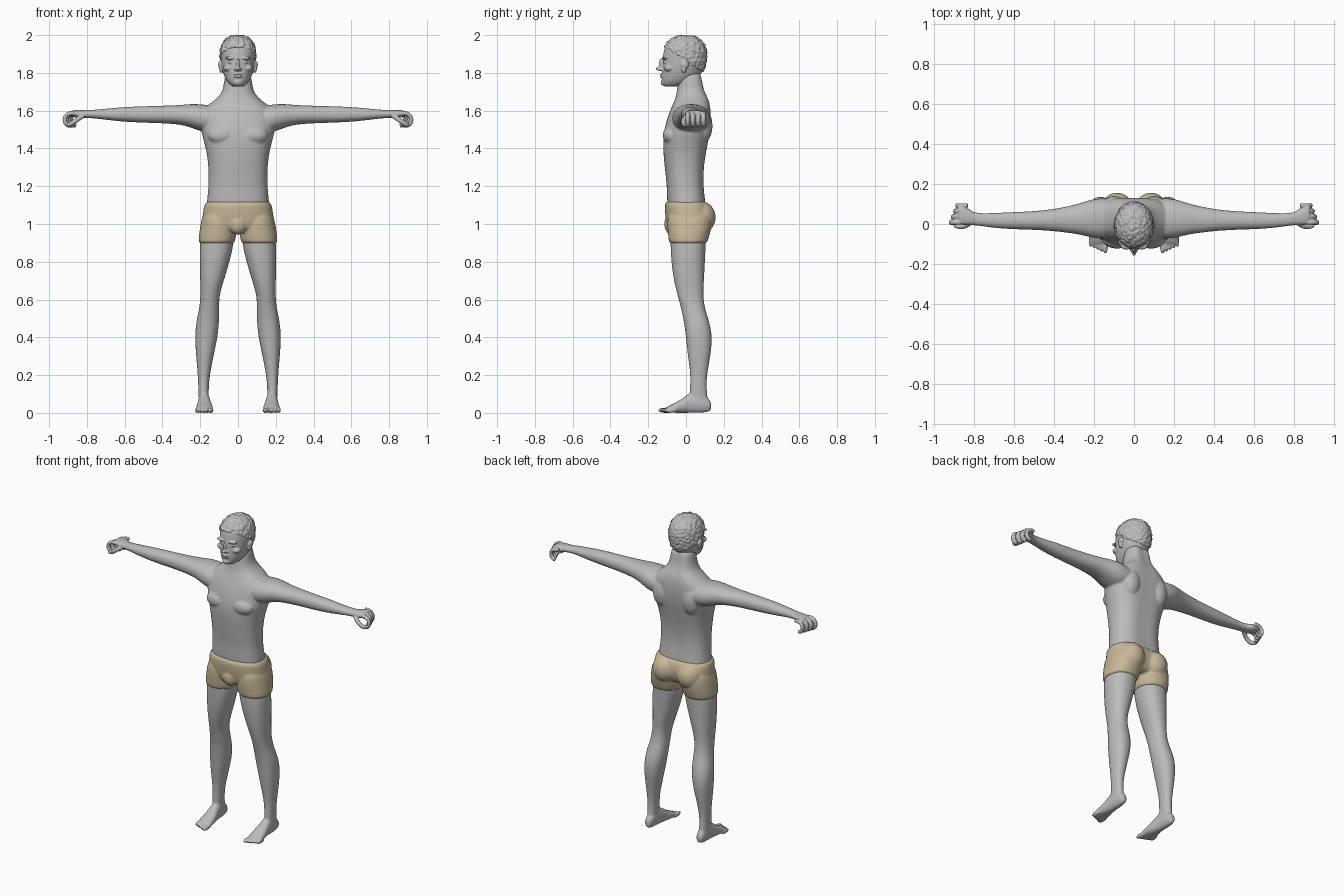
import bpy, bmesh
from math import cos, sin, tau, copysign
from mathutils import Vector, Matrix, noise

cube = bpy.data.objects.get("Cube")
if cube:
    bpy.data.objects.remove(cube, do_unlink=True)

SIDES = 16
BOTH = (1, -1)


def material(name, color):
    mat = bpy.data.materials.new(name)
    mat.use_nodes = True
    mat.diffuse_color = (*color, 1)
    mat.node_tree.nodes["Principled BSDF"].inputs["Base Color"].default_value = (*color, 1)
    return mat


SKIN = material("grey skin", (0.5, 0.5, 0.5))
CLOTH = material("tan cloth", (0.57, 0.48, 0.32))


def skin_rings(bm, rings):
    """Bridge rings of points into a closed tube with firm ends."""
    def shrunk(ring):
        mid = sum(ring, Vector()) / len(ring)
        return [mid.lerp(p, 0.6) for p in ring]
    rings = [shrunk(rings[0])] + rings + [shrunk(rings[-1])]
    loops = [[bm.verts.new(p) for p in ring] for ring in rings]
    for a, b in zip(loops, loops[1:]):
        for i in range(SIDES):
            j = (i + 1) % SIDES
            bm.faces.new((a[i], a[j], b[j], b[i]))
    bm.faces.new(loops[0])
    bm.faces.new(loops[-1])


def loft(bm, sections, axis="z", side=1, power=2.2, groove=0):
    """Each section is a position on the axis and the extents across it."""
    rings = []
    for t, u0, u1, v0, v1 in sections:
        ring = []
        for i in range(SIDES):
            c, s = cos(tau * i / SIDES), sin(tau * i / SIDES)
            c = copysign(abs(c) ** (2 / power), c) * 1.02
            s = copysign(abs(s) ** (2 / power), s) * 1.02
            u = (u0 + u1) / 2 + c * (u1 - u0) / 2
            v = (v0 + v1) / 2 + s * (v1 - v0) / 2
            if i == SIDES // 4:
                v -= groove
            x, y, z = {"z": (u, v, t), "x": (t, u, v), "y": (u, t, v)}[axis]
            ring.append(Vector((x * side, y, z)))
        rings.append(ring)
    skin_rings(bm, rings)


def tube(bm, points, radius, side=1):
    pts = [Vector((x * side, y, z)) for x, y, z in points]
    rings = []
    for k, p in enumerate(pts):
        along = (pts[min(k + 1, len(pts) - 1)] - pts[max(k - 1, 0)]).normalized()
        a = along.cross(Vector((0, 1, 0))).normalized()
        b = along.cross(a)
        rings.append([p + radius * (a * cos(tau * i / SIDES) + b * sin(tau * i / SIDES))
                      for i in range(SIDES)])
    skin_rings(bm, rings)


def ball(bm, center, size):
    bmesh.ops.create_uvsphere(bm, u_segments=SIDES, v_segments=10, radius=1.04,
                              matrix=Matrix.Translation(center) @ Matrix.Diagonal((*size, 1)))


def pair(bm, center, size):
    for side in BOTH:
        ball(bm, (center[0] * side, *center[1:]), size)


def blend(name, bm, mat, voxel, smooth=4):
    """Fuse overlapping closed forms into one smooth surface."""
    bmesh.ops.recalc_face_normals(bm, faces=bm.faces)
    mesh = bpy.data.meshes.new(name)
    bm.to_mesh(mesh)
    bm.free()
    mesh.materials.append(mat)
    obj = bpy.data.objects.new(name, mesh)
    bpy.context.collection.objects.link(obj)
    obj.modifiers.new("Round", "SUBSURF").levels = 2
    obj.modifiers["Round"].render_levels = 2
    fuse = obj.modifiers.new("Fuse", "REMESH")
    fuse.mode, fuse.voxel_size, fuse.use_smooth_shade = "VOXEL", voxel, True
    soft = obj.modifiers.new("Soften", "SMOOTH")
    soft.factor, soft.iterations = 0.5, smooth
    return obj


# Torso and neck
body = bmesh.new()
trunk = [(1.0, .17, -.085, .12), (1.12, .165, -.102, .11), (1.2, .155, -.1, .098),
         (1.3, .155, -.113, .1), (1.4, .168, -.122, .117), (1.48, .195, -.12, .134),
         (1.56, .2, -.1, .14), (1.61, .185, -.08, .137), (1.65, .13, -.062, .13),
         (1.68, .095, -.052, .115), (1.72, .076, -.046, .096), (1.8, .07, -.035, .085)]
loft(body, [(z, -w, w, f, b) for z, w, f, b in trunk], power=2.4, groove=.012)
pair(body, (.085, -.075, 1.47), (.075, .048, .05))
pair(body, (.1, .09, 1.52), (.06, .05, .09))

# Arms, legs, feet and toes
arm = [(.08, -.06, .12, 1.5, 1.6), (.15, -.075, .13, 1.48, 1.63), (.21, -.07, .125, 1.495, 1.635),
       (.26, -.055, .107, 1.515, 1.635), (.32, -.045, .09, 1.53, 1.628),
       (.45, -.03, .066, 1.535, 1.625), (.6, -.027, .06, 1.54, 1.62),
       (.7, -.02, .055, 1.552, 1.61), (.78, -.008, .052, 1.562, 1.603), (.83, -.005, .07, 1.56, 1.6)]
leg = [(1.0, .02, .185, -.08, .11), (.9, .02, .203, -.083, .105), (.8, .045, .203, -.078, .1),
       (.7, .075, .2, -.065, .095), (.62, .1, .198, -.044, .09), (.55, .1, .205, -.025, .1),
       (.48, .1, .222, -.01, .125), (.4, .108, .228, 0, .14), (.3, .13, .222, .01, .13),
       (.2, .15, .212, .025, .11), (.12, .156, .21, .02, .108), (.05, .155, .207, .02, .12)]
foot = [(.132, .162, .2, .012, .06), (.1, .153, .208, 0, .1), (.04, .15, .21, 0, .12),
        (0, .143, .213, 0, .09), (-.05, .133, .222, 0, .056), (-.1, .13, .224, .002, .034)]
for side in BOTH:
    loft(body, arm, "x", side)
    loft(body, leg, "z", side)
    loft(body, foot, "y", side)
for i in range(5):
    width = .014 if i == 0 else .009
    pair(body, (.144 + .0185 * i, -.108 + .006 * i, .014), (width, .042 - .002 * i, .014))
blend("body", body, SKIN, .006)

# Hands with curled fingers and thumb
palm = [(.79, -.005, .052, 1.563, 1.603), (.84, -.005, .085, 1.56, 1.604),
        (.88, 0, .1, 1.568, 1.602)]
for side, label in ((1, "left"), (-1, "right")):
    hand = bmesh.new()
    loft(hand, palm, "x", side)
    for i in range(4):
        y, pull = .008 + .028 * i, .011 * i
        curl = [(.865, 1.587), (.9, 1.586), (.922, 1.562), (.914, 1.528), (.89, 1.519)]
        tube(hand, [(x - pull, y, z) for x, z in curl], .0125, side)
    tube(hand, [(.815, .01, 1.575), (.85, -.015, 1.555), (.877, -.014, 1.532),
                (.9, -.004, 1.524)], .013, side)
    blend(label + "_hand", hand, SKIN, .0035, 3)

# Head with face and ears
head = bmesh.new()
skull = [(1.728, .03, -.115, -.03), (1.742, .05, -.126, .02), (1.77, .068, -.13, .06),
         (1.8, .079, -.128, .085), (1.84, .088, -.125, .1), (1.88, .092, -.123, .106),
         (1.92, .091, -.119, .106), (1.96, .078, -.1, .09), (1.982, .055, -.068, .062),
         (1.992, .03, -.04, .035)]
loft(head, [(z, -w, w, f, b) for z, w, f, b in skull], power=2.1)
ball(head, (0, -.136, 1.822), (.012, .024, .011))
ball(head, (0, -.128, 1.845), (.009, .017, .032))
ball(head, (0, -.116, 1.75), (.024, .018, .018))
for z in (1.791, 1.78):
    ball(head, (0, -.126, z), (.024, .012, .005))
pair(head, (.011, -.13, 1.818), (.008, .013, .008))
pair(head, (.038, -.111, 1.878), (.03, .017, .008))
pair(head, (.037, -.108, 1.857), (.016, .013, .007))
pair(head, (.05, -.09, 1.825), (.028, .026, .018))
pair(head, (.094, -.006, 1.843), (.011, .021, .02))
pair(head, (.09, -.012, 1.822), (.01, .014, .022))
head_obj = blend("head", head, SKIN, .0035, 3)

# Short tousled hair, raised from the scalp above a slanted hairline
view = bpy.context.evaluated_depsgraph_get()
scalp = bpy.data.meshes.new_from_object(head_obj.evaluated_get(view))
hair = bmesh.new()
hair.from_mesh(scalp)
bare = [v for v in hair.verts
        if v.co.z < 1.86 - .65 * v.co.y + .004 * noise.noise(v.co * 50)
        or (abs(v.co.x) > .09 and v.co.z < 1.875 and v.co.y < .03)]
bmesh.ops.delete(hair, geom=bare, context="VERTS")
hair.normal_update()
moves = [v.normal * (.006 + .006 * noise.noise(v.co * 70)) for v in hair.verts]
for v, move in zip(hair.verts, moves):
    v.co += move * (.4 if v.is_boundary else 1)
hair.to_mesh(scalp)
hair.free()
scalp.name = "hair"
bpy.context.collection.objects.link(bpy.data.objects.new("hair", scalp))

# Fitted shorts
shorts = bmesh.new()
hips = [(1.122, .176, -.112, .12), (1.08, .182, -.113, .138), (1.03, .19, -.108, .142),
        (.98, .19, -.098, .125), (.965, .15, -.085, .1)]
loft(shorts, [(z, -w, w, f, b) for z, w, f, b in hips], power=2.4, groove=.02)
for side in BOTH:
    loft(shorts, [(1.06, .015, .187, -.1, .14), (.97, .003, .203, -.098, .135),
                  (.93, .012, .208, -.093, .12), (.895, .017, .211, -.091, .113)], "z", side)
pair(shorts, (.085, .075, 1.035), (.08, .082, .085))
ball(shorts, (0, -.075, 1.0), (.05, .04, .055))
blend("shorts", shorts, CLOTH, .006)
